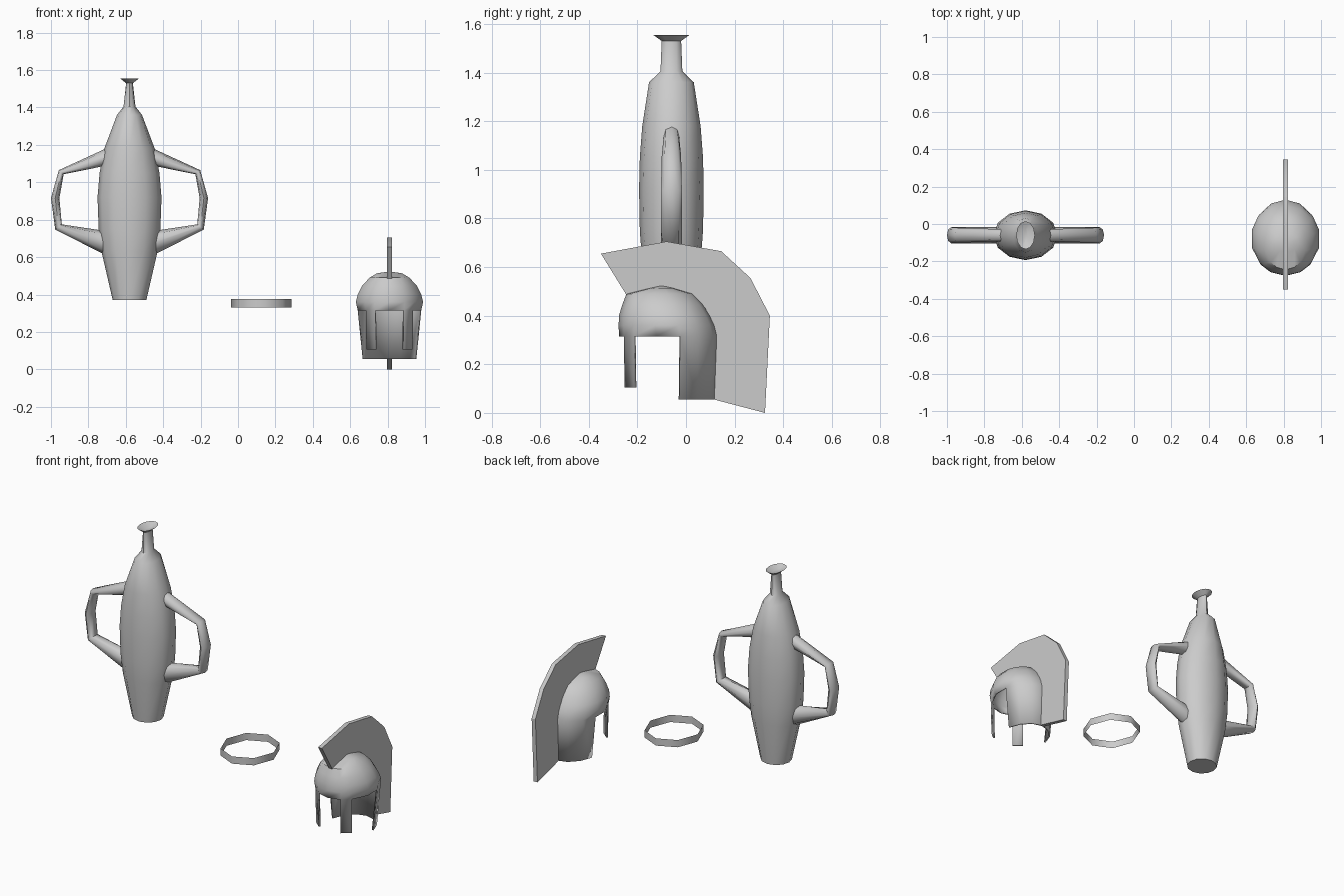
import bpy, bmesh
from math import sin, cos, pi, radians

if "Cube" in bpy.data.objects:
    bpy.data.objects.remove(bpy.data.objects["Cube"])


def finish(name, bm, loc=(0, 0, 0), angle=40):
    bmesh.ops.recalc_face_normals(bm, faces=bm.faces)
    me = bpy.data.meshes.new(name)
    bm.to_mesh(me)
    bm.free()
    ob = bpy.data.objects.new(name, me)
    ob.location = loc
    bpy.context.collection.objects.link(ob)
    bpy.ops.object.select_all(action='DESELECT')
    ob.select_set(True)
    bpy.context.view_layer.objects.active = ob
    bpy.ops.object.shade_smooth_by_angle(angle=radians(angle))
    return ob


def loft(bm, rings, caps=True):
    """Skin closed rings of points, optionally capping both ends."""
    loops = [[bm.verts.new(p) for p in r] for r in rings]
    n = len(loops[0])
    for a, b in zip(loops, loops[1:]):
        for i in range(n):
            j = (i + 1) % n
            bm.faces.new((a[i], a[j], b[j], b[i]))
    if caps:
        bm.faces.new(loops[0])
        bm.faces.new(loops[-1])
    return loops


def oval(z, rx, ry, cy=0, n=12):
    return [(rx * cos(2 * pi * i / n), cy + ry * sin(2 * pi * i / n), z) for i in range(n)]


# Vase body: oval sections (z, half width, half depth), lip folded inwards
profile = [(.37, .09, .088), (.63, .15, .121), (.75, .165, .13), (.92, .171, .133),
           (1.05, .16, .13), (1.18, .135, .12), (1.36, .067, .092), (1.405, .032, .045),
           (1.53, .018, .04), (1.555, .05, .075), (1.537, .014, .036)]
bm = bmesh.new()
loft(bm, [oval(*p) for p in profile])
finish("vase_body", bm, (-.58, -.06, 0))

# Vase handles: outer edge, inner edge (x, z) and half depth
path = [((.11, 1.188), (.13, 1.088), .032), ((.378, 1.065), (.352, 1.043), .04),
        ((.42, .915), (.375, .915), .043), ((.397, .747), (.362, .775), .043),
        ((.13, .612), (.13, .74), .043)]
for side, name in ((1, "vase_handle_right"), (-1, "vase_handle_left")):
    bm = bmesh.new()
    rings = []
    for (ox, oz), (ix, iz), d in path:
        ring = []
        for k in range(8):
            t = 2 * pi * k / 8
            u = (1 + cos(t)) / 2
            ring.append((side * (ix + (ox - ix) * u), d * sin(t), iz + (oz - iz) * u))
        rings.append(ring)
    loft(bm, rings)
    finish(name, bm, (-.58, -.06, 0), 60)

# Headband: open eight-sided band
bm = bmesh.new()
loft(bm, [oval(z, .162, .178, n=8) for z in (.33, .375)], caps=False)
finish("headband", bm, (.125, -.06, 0), 60)

# Helmet shell: columns measured from the front, mirrored to both sides
half = [26, 46, 76, 104, 128, 154]
cols = [0] + half + [180] + [360 - a for a in reversed(half)]


def helmet_point(a, z, rx, ry, cy):
    return (rx * sin(radians(a)), cy - ry * cos(radians(a)), z)


dome = [(.315, .175, .203, -.073), (.36, .185, .198, -.079), (.40, .175, .188, -.088),
        (.445, .152, .167, -.095), (.49, .11, .137, -.108), (.513, .07, .05, -.1)]
bm = bmesh.new()
loops = loft(bm, [[helmet_point(a, *d) for a in cols] for d in dome], caps=False)
top = bm.verts.new((0, -.1, .524))
n = len(cols)
for i in range(n):
    bm.faces.new((loops[-1][i], loops[-1][(i + 1) % n], top))


def hang(indices, section):
    """Extend rim columns downwards as a strip."""
    low = {i: bm.verts.new(helmet_point(cols[i], *section)) for i in indices}
    for i, j in zip(indices, indices[1:]):
        bm.faces.new((loops[0][i], loops[0][j], low[j], low[i]))


# Neck guard and the two cheek strips
hang(list(range(4, n - 3)), (.055, .148, .193, -.073))
for pair in ([1, 2], [n - 2, n - 1]):
    hang(pair, (.105, .172, .2, -.073))
helmet = finish("helmet_shell", bm, (.81, 0, 0))
mod = helmet.modifiers.new("thickness", 'SOLIDIFY')
mod.thickness = .01
mod.offset = -1

# Helmet crest: side outline extruded sideways
outline = [(-.35, .655), (-.08, .705), (.145, .665), (.265, .555), (.345, .40), (.325, 0),
           (.115, .055), (.125, .315), (.08, .43), (.02, .492), (-.1, .52), (-.245, .485)]
bm = bmesh.new()
loft(bm, [[(x, y, z) for y, z in outline] for x in (-.013, .013)])
finish("helmet_crest", bm, (.81, 0, 0), 30)
